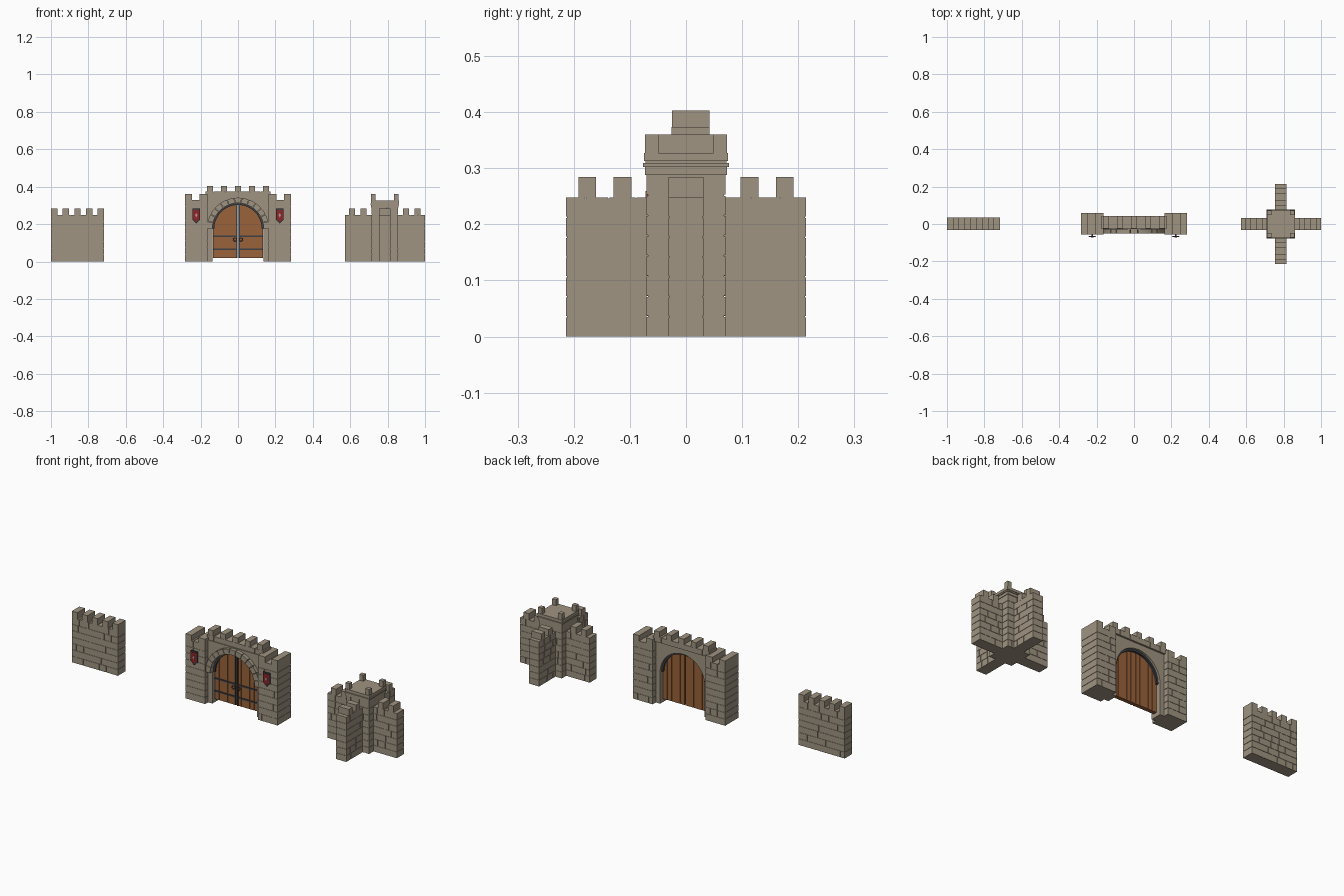
import bpy, bmesh, math, random
from mathutils import Matrix, Vector

random.seed(4)
if "Cube" in bpy.data.objects:
    bpy.data.objects.remove(bpy.data.objects["Cube"])


def material(name, rgb):
    m = bpy.data.materials.new(name)
    m.use_nodes = True
    m.diffuse_color = (*rgb, 1)
    m.node_tree.nodes["Principled BSDF"].inputs["Base Color"].default_value = (*rgb, 1)
    return m


STONE = material("warm_stone", (0.35, 0.295, 0.22))
WOOD = material("oak_wood", (0.32, 0.125, 0.043))
IRON = material("dark_iron", (0.045, 0.05, 0.06))
RED = material("banner_red", (0.27, 0.018, 0.02))
PALE = material("pale_emblem", (0.5, 0.3, 0.27))


def finish(name, bm, mat):
    bmesh.ops.recalc_face_normals(bm, faces=bm.faces)
    mesh = bpy.data.meshes.new(name)
    bm.to_mesh(mesh)
    bm.free()
    mesh.materials.append(mat)
    ob = bpy.data.objects.new(name, mesh)
    bpy.context.collection.objects.link(ob)
    return ob


def add_box(bm, lo, hi):
    lo, hi = Vector(lo), Vector(hi)
    mat = Matrix.Translation((lo + hi) / 2) @ Matrix.Diagonal((*(hi - lo), 1))
    bmesh.ops.create_cube(bm, size=1, matrix=mat)


def box(name, lo, hi, mat=STONE):
    bm = bmesh.new()
    add_box(bm, lo, hi)
    return finish(name, bm, mat)


def add_profile(bm, points, y0, y1):
    # Extrudes an x-z outline from y0 to y1
    face = bm.faces.new([bm.verts.new((x, y0, z)) for x, z in points])
    out = bmesh.ops.extrude_face_region(bm, geom=[face])
    verts = [v for v in out["geom"] if isinstance(v, bmesh.types.BMVert)]
    bmesh.ops.translate(bm, verts=verts, vec=(0, y1 - y0, 0))


def profile(name, points, y0, y1, mat):
    bm = bmesh.new()
    add_profile(bm, points, y0, y1)
    return finish(name, bm, mat)


def masonry(name, lo, hi, axis=0, courses=7):
    # Solid core with slightly proud bricks laid in courses along one axis
    bm = bmesh.new()
    skin, gap = 0.002, 0.0012
    add_box(bm, (lo[0] + skin, lo[1] + skin, lo[2]), (hi[0] - skin, hi[1] - skin, hi[2] - skin))
    rise = (hi[2] - lo[2]) / courses
    for row in range(courses):
        start, end = lo[axis], hi[axis]
        cuts = [start]
        step = random.uniform(0.02, 0.05)
        while cuts[-1] + step < end - 0.02:
            cuts.append(cuts[-1] + step)
            step = random.uniform(0.04, 0.075)
        cuts.append(end)
        for a, b in zip(cuts, cuts[1:]):
            p, q = list(lo), list(hi)
            p[axis] = a + (gap if a > start else 0)
            q[axis] = b - (gap if b < end else 0)
            p[2] = lo[2] + row * rise + (gap if row else 0)
            q[2] = lo[2] + (row + 1) * rise - (gap if row < courses - 1 else 0)
            add_box(bm, p, q)
    return finish(name, bm, STONE)


# Straight wall section
masonry("wall_section", (-1, -0.032, 0), (-0.716, 0.034, 0.248))
for i in range(5):
    x = -0.983 + i * 0.0625
    box(f"wall_merlon_{i + 1}", (x - 0.017, -0.032, 0.248), (x + 0.017, 0.034, 0.284))

# Corner tower with four wall arms
TX = 0.785
masonry("tower_body", (TX - 0.07, -0.07, 0), (TX + 0.07, 0.07, 0.2875), courses=8)
for side, s in (("right", -1), ("left", 1)):
    a, b = sorted((TX + s * 0.068, TX + s * 0.214))
    masonry(f"tower_{side}_arm", (a, -0.031, 0), (b, 0.031, 0.248))
    for i, d in enumerate((0.113, 0.176)):
        x = TX + s * d
        box(f"{side}_arm_merlon_{i + 1}", (x - 0.016, -0.031, 0.248), (x + 0.016, 0.031, 0.284))
for side, s in (("front", -1), ("back", 1)):
    a, b = sorted((s * 0.068, s * 0.214))
    masonry(f"tower_{side}_arm", (TX - 0.031, a, 0), (TX + 0.031, b, 0.248), axis=1)
    for i, d in enumerate((0.113, 0.176)):
        y = s * d
        box(f"{side}_arm_merlon_{i + 1}", (TX - 0.031, y - 0.016, 0.248), (TX + 0.031, y + 0.016, 0.284))

# Tower mouldings and corner merlons
bands = ((0.073, 0.2875, 0.302), (0.077, 0.302, 0.309), (0.072, 0.309, 0.3125), (0.075, 0.3125, 0.327))
for i, (r, z0, z1) in enumerate(bands):
    box(f"tower_moulding_{i + 1}", (TX - r, -r, z0), (TX + r, r, z1))
for i, (sx, sy) in enumerate(((-1, -1), (1, -1), (1, 1), (-1, 1))):
    x, y = TX + sx * 0.061, sy * 0.061
    box(f"tower_merlon_{i + 1}", (x - 0.012, y - 0.012, 0.327), (x + 0.012, y + 0.012, 0.36))

# Gate arch geometry
SPRING, OPEN, RING = 0.175, 0.137, 0.166


def arc(radius, a0=0, a1=math.pi, n=24):
    return [(radius * math.cos(a0 + (a1 - a0) * i / n),
             SPRING + radius * math.sin(a0 + (a1 - a0) * i / n)) for i in range(n + 1)]


outline = [(-OPEN, 0), (-0.17, 0), (-0.17, 0.346), (0.17, 0.346), (0.17, 0), (OPEN, 0)]
profile("gate_arch_wall", outline + arc(OPEN), -0.03, 0.032, STONE)

# Wedge stones around the arch
bm = bmesh.new()
count = 13
for i in range(count):
    a0 = math.pi * i / count + 0.008
    a1 = math.pi * (i + 1) / count - 0.008
    add_profile(bm, arc(RING, a0, a1, 3) + arc(OPEN, a1, a0, 3), -0.05, -0.028)
finish("arch_stones", bm, STONE)

# Gate parapet
masonry("gate_parapet", (-0.174, -0.026, 0.343), (0.174, 0.042, 0.373), courses=1)
for i in range(5):
    x = (i - 2) * 0.0755
    box(f"gate_merlon_{i + 1}", (x - 0.016, -0.025, 0.373), (x + 0.016, 0.042, 0.403))

# Gate piers, shields and handles on both sides
for side, s in (("right", -1), ("left", 1)):
    a, b = sorted((s * 0.163, s * 0.283))
    masonry(f"{side}_pier", (a, -0.056, 0), (b, 0.06, 0.33), courses=9)
    for i, (p, q) in enumerate(((0.163, 0.205), (0.246, 0.283))):
        a, b = sorted((s * p, s * q))
        box(f"{side}_pier_merlon_{i + 1}", (a, -0.056, 0.33), (b, 0.06, 0.36))
    cx = s * 0.223
    for part, k, y0, y1, mat in (("rim", 1, -0.068, -0.063, IRON), ("field", 0.8, -0.07, -0.066, RED)):
        pts = [(cx + u * k, 0.245 + v * k) for u, v in
               ((-0.021, 0.038), (0.021, 0.038), (0.021, -0.02), (0, -0.041), (-0.021, -0.02))]
        profile(f"{side}_shield_{part}", pts, y0, y1, mat)
    diamond = [(cx, 0.259), (cx + 0.007, 0.248), (cx, 0.236), (cx - 0.007, 0.248)]
    profile(f"{side}_shield_emblem", diamond, -0.072, -0.069, PALE)
    box(f"{side}_shield_mount", (cx - 0.005, -0.065, 0.25), (cx + 0.005, -0.054, 0.265), IRON)
    # Door ring handle
    bpy.ops.mesh.primitive_torus_add(major_segments=16, minor_segments=6, major_radius=0.009,
                                     minor_radius=0.002, location=(s * 0.016, -0.018, 0.118),
                                     rotation=(math.pi / 2, 0, 0))
    ring = bpy.context.object
    ring.name = f"{side}_door_handle"
    ring.data.materials.append(IRON)
    bpy.ops.object.shade_smooth_by_angle()

# Door leaves: separate planks over a thin core
DOOR = 0.134


def door_top(x):
    return SPRING + math.sqrt(max(DOOR ** 2 - x ** 2, 0))


def add_plank(bm, x0, x1, y0, y1):
    n = 4
    top = [x1 + (x0 - x1) * i / n for i in range(n + 1)]
    add_profile(bm, [(x0, 0.02), (x1, 0.02)] + [(x, door_top(x)) for x in top], y0, y1)


for side, s in (("right", -1), ("left", 1)):
    bm = bmesh.new()
    width = (DOOR - 0.002) / 5
    for i in range(5):
        a, b = sorted((s * (0.002 + i * width), s * (0.002 + (i + 1) * width)))
        add_plank(bm, a + 0.001, b - 0.001, -0.012, 0.01)
        add_plank(bm, a, b, -0.008, 0.006)
    finish(f"{side}_door", bm, WOOD)
    a, b = sorted((s * 0.005, s * 0.01))
    box(f"{side}_door_edge_strip", (a, -0.015, 0.02), (b, -0.011, 0.307), IRON)
    for i, z in enumerate((0.066, 0.136)):
        a, b = sorted((s * 0.004, s * 0.134))
        box(f"{side}_door_strap_{i + 1}", (a, -0.016, z - 0.004), (b, -0.011, z + 0.004), IRON)

# Iron frame lining the arch
profile("arch_frame", arc(OPEN + 0.001) + arc(OPEN - 0.01, math.pi, 0), -0.022, 0.02, IRON)
